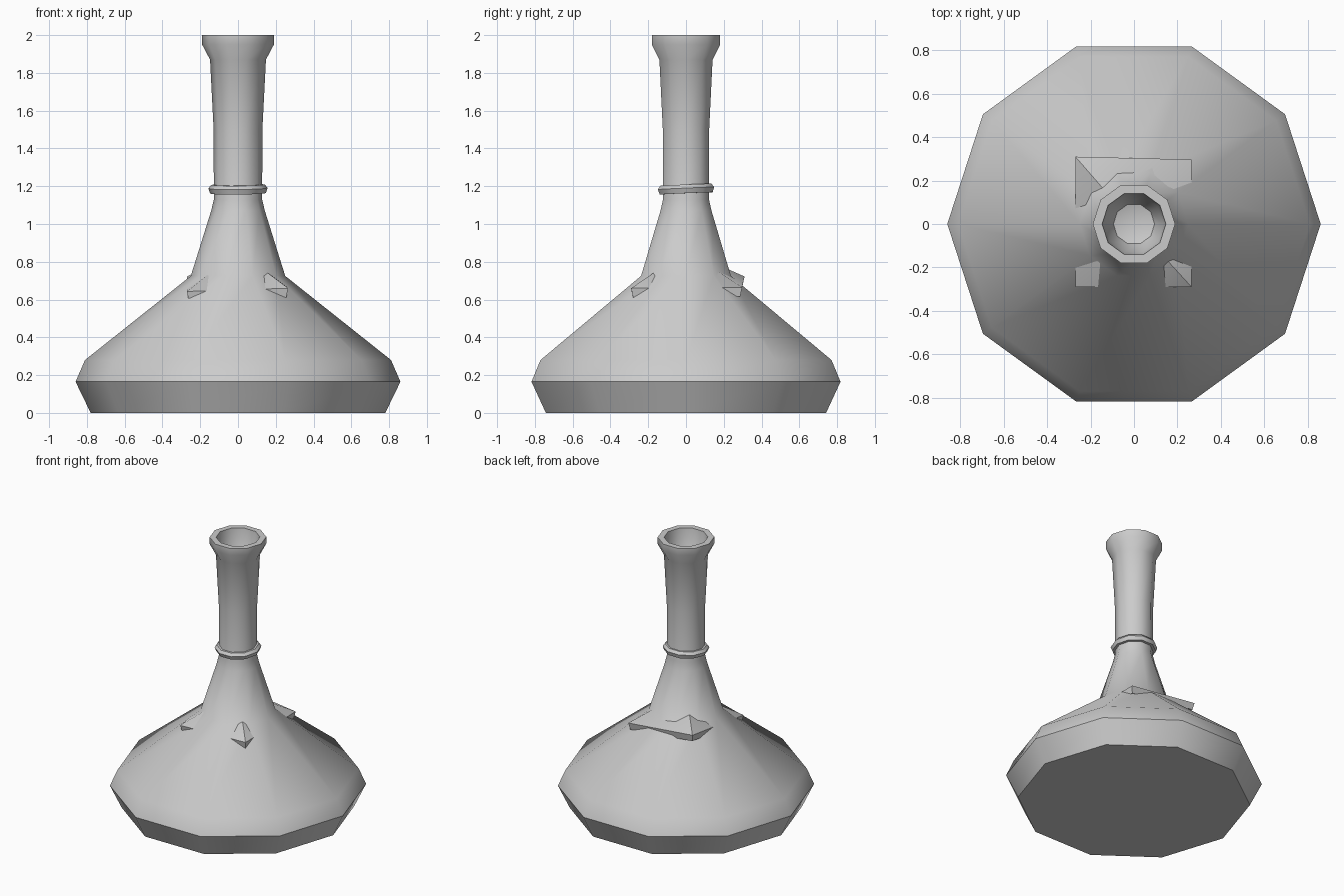
import bpy, bmesh, math

if "Cube" in bpy.data.objects:
    bpy.data.objects.remove(bpy.data.objects["Cube"])

SIDES = 10


def finish(name, bm, angle=42):
    bmesh.ops.recalc_face_normals(bm, faces=bm.faces)
    mesh = bpy.data.meshes.new(name)
    bm.to_mesh(mesh)
    bm.free()
    obj = bpy.data.objects.new(name, mesh)
    bpy.context.collection.objects.link(obj)
    bpy.ops.object.select_all(action='DESELECT')
    obj.select_set(True)
    bpy.context.view_layer.objects.active = obj
    bpy.ops.object.shade_smooth_by_angle(angle=math.radians(angle))
    return obj


def lathe(name, profile, closed=False):
    """Revolve (radius, z) points; a radius of 0 becomes a single centre vertex."""
    bm = bmesh.new()
    rows = []
    for r, z in profile:
        if r == 0:
            rows.append([bm.verts.new((0, 0, z))] * SIDES)
        else:
            rows.append([bm.verts.new((r * math.cos(math.tau * i / SIDES),
                                       r * math.sin(math.tau * i / SIDES), z))
                         for i in range(SIDES)])
    pairs = list(zip(rows, rows[1:]))
    if closed:
        pairs.append((rows[-1], rows[0]))
    for a, b in pairs:
        for i in range(SIDES):
            j = (i + 1) % SIDES
            bm.faces.new(list(dict.fromkeys((a[i], a[j], b[j], b[i]))))
    return finish(name, bm)


# Flask: wide base, sloped shoulder, long neck, flared lip and mouth cavity
lathe("flask_body", [
    (0, 0), (0.78, 0), (0.86, 0.165), (0.81, 0.28), (0.25, 0.725),
    (0.142, 1.07), (0.128, 1.13), (0.129, 1.5), (0.148, 1.87),
    (0.19, 1.95), (0.19, 2.0), (0.147, 2.0), (0.135, 1.9),
    (0.095, 1.81), (0, 1.78)])

# Slightly tilted ring around the neck
ring = lathe("neck_ring", [
    (0.118, 0.022), (0.142, 0.022), (0.157, 0.003),
    (0.147, -0.024), (0.118, -0.024)], closed=True)
ring.location = (0, 0, 1.186)
ring.rotation_euler = (math.radians(2.5), math.radians(-0.5), 0)

# Square cloth collar draped over the shoulder, one back corner lifted
corners = [(-0.27, -0.29, 0.643), (0.265, -0.29, 0.66),
           (0.265, 0.297, 0.665), (-0.27, 0.31, 0.722)]
bm = bmesh.new()
top = [bm.verts.new(c) for c in corners]
low = [bm.verts.new((x * 0.965, y * 0.965, z - 0.05)) for x, y, z in corners]
peak = bm.verts.new((0, 0, 0.86))
under = bm.verts.new((0, 0, 0.80))
for i in range(4):
    j = (i + 1) % 4
    bm.faces.new((top[i], top[j], peak))
    bm.faces.new((low[j], low[i], under))
    bm.faces.new((top[j], top[i], low[i], low[j]))
finish("cloth_collar", bm)
